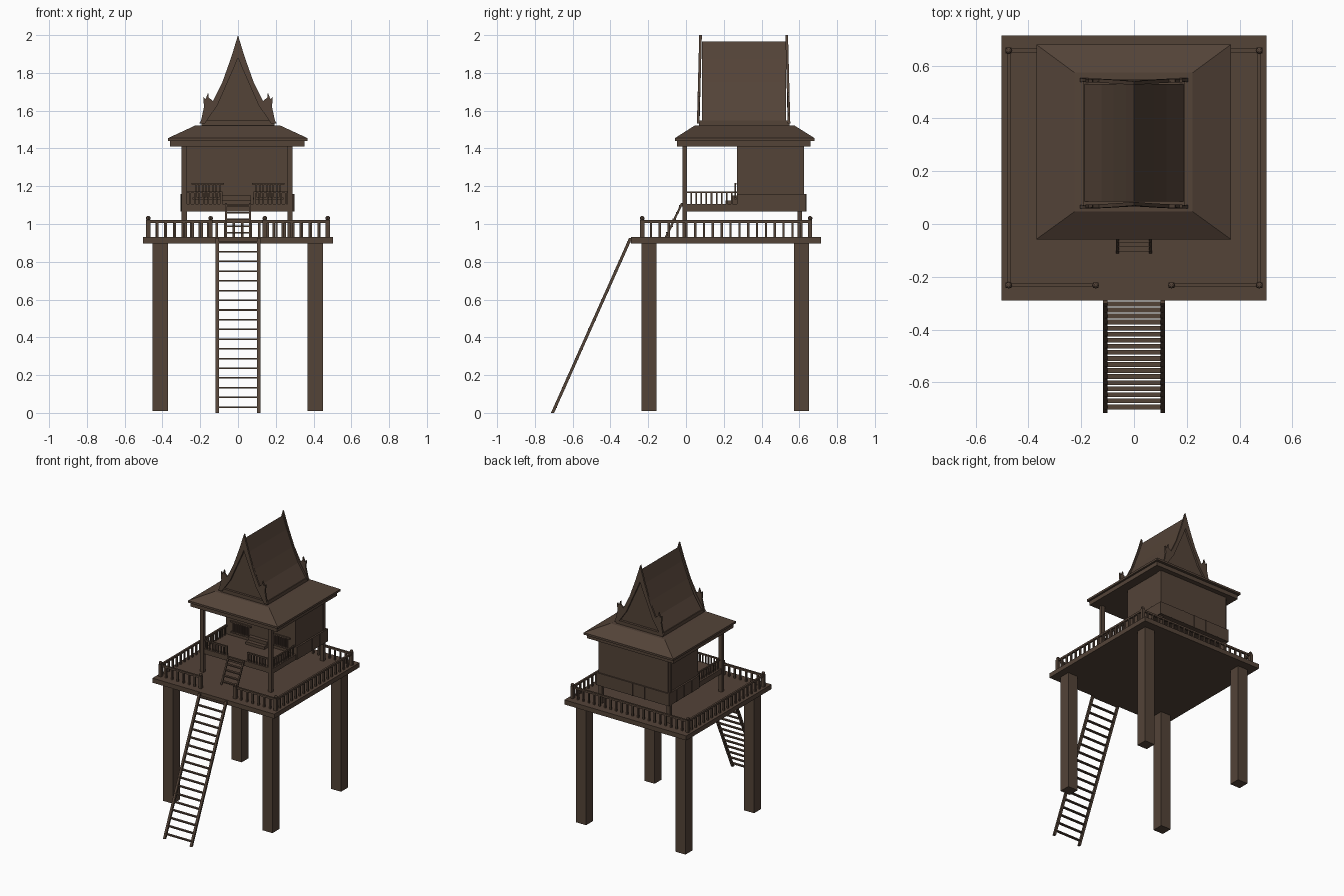
import bpy, bmesh, math
from mathutils import Vector

if "Cube" in bpy.data.objects:
    bpy.data.objects.remove(bpy.data.objects["Cube"])

wood = bpy.data.materials.new("dark brown wood")
wood.diffuse_color = (0.087, 0.056, 0.039, 1)
wood.use_nodes = True
wood.node_tree.nodes["Principled BSDF"].inputs["Base Color"].default_value = wood.diffuse_color


def finish(name, bm):
    bmesh.ops.recalc_face_normals(bm, faces=bm.faces)
    me = bpy.data.meshes.new(name)
    bm.to_mesh(me)
    bm.free()
    me.materials.append(wood)
    ob = bpy.data.objects.new(name, me)
    bpy.context.collection.objects.link(ob)
    return ob


def loft(bm, a, b):
    """Closed solid between two matching outlines."""
    va, vb = [bm.verts.new(p) for p in a], [bm.verts.new(p) for p in b]
    bm.faces.new(va)
    bm.faces.new(vb[::-1])
    n = len(va)
    for i in range(n):
        j = (i + 1) % n
        bm.faces.new((va[i], vb[i], vb[j], va[j]))


def rect(x0, x1, y0, y1, z):
    return [(x0, y0, z), (x1, y0, z), (x1, y1, z), (x0, y1, z)]


def boxes(name, items):
    bm = bmesh.new()
    for x0, x1, y0, y1, z0, z1 in items:
        loft(bm, rect(x0, x1, y0, y1, z0), rect(x0, x1, y0, y1, z1))
    return finish(name, bm)


def rail_run(p, q, z0, z1, n, t=0.006, rail=0.014):
    """Top rail, bottom rail and balusters from p to q (axis aligned)."""
    p, q = Vector(p), Vector(q)
    lo = (min(p.x, q.x), min(p.y, q.y))
    hi = (max(p.x, q.x), max(p.y, q.y))
    h = rail / 2
    out = [(lo[0] - h, hi[0] + h, lo[1] - h, hi[1] + h, z1 - rail, z1)]
    for i in range(1, n + 1):
        c = p.lerp(q, i / (n + 1))
        out.append((c.x - t, c.x + t, c.y - t, c.y + t, z0, z1 - rail))
    return out


def ladder(name, w, foot, top, rungs, rail_w, t, tread):
    """Two sloping side rails with flat treads."""
    bm = bmesh.new()
    (y0, z0), (y1, z1) = foot, top
    for s in (-1, 1):
        xa, xb = s * w, s * (w - rail_w)
        loft(bm, [(xa, y0, z0), (xb, y0, z0), (xb, y0 + t, z0), (xa, y0 + t, z0)],
             [(xa, y1 - t, z1), (xb, y1 - t, z1), (xb, y1, z1), (xa, y1, z1)])
    for i in range(rungs):
        f = (i + 0.6) / rungs
        y, z = y0 + (y1 - y0 - t) * f + t / 2, z0 + (z1 - z0) * f
        r = w - rail_w / 2
        loft(bm, rect(-r, r, y - tread / 2, y + tread / 2, z - 0.004),
             rect(-r, r, y - tread / 2, y + tread / 2, z + 0.004))
    return finish(name, bm)


# Stilts and deck
boxes("stilt_legs", [(x, x + 0.082, y, y + 0.081, 0.01, 0.9)
                     for x in (-0.452, 0.367) for y in (-0.236, 0.571)])
boxes("deck", [(-0.502, 0.502, -0.29, 0.714, 0.897, 0.931)])

# Ladders
ladder("main_ladder", 0.118, (-0.715, 0.0), (-0.285, 0.925), 18, 0.017, 0.017, 0.018)
ladder("porch_ladder", 0.068, (-0.112, 0.931), (-0.015, 1.11), 5, 0.011, 0.012, 0.018)

# Deck railing
X, YF, YB = 0.475, -0.232, 0.657
runs = rail_run((-X, YF), (-0.145, YF), 0.93, 1.02, 6)
runs += rail_run((0.142, YF), (X, YF), 0.93, 1.02, 6)
runs += rail_run((-X, YB), (X, YB), 0.93, 1.02, 20)
for x in (-X, X):
    runs += rail_run((x, YF), (x, YB), 0.93, 1.02, 18)
boxes("deck_railing", runs)
posts = [(-X, YF), (-0.145, YF), (0.142, YF), (X, YF), (-X, YB), (X, YB)]
boxes("railing_posts", [(x - 0.011, x + 0.011, y - 0.011, y + 0.011, 0.93, 1.022)
                        for x, y in posts])
bm = bmesh.new()
for x, y in posts:
    g = bmesh.ops.create_uvsphere(bm, u_segments=8, v_segments=6, radius=0.0125)
    bmesh.ops.translate(bm, verts=g["verts"], vec=(x, y, 1.03))
finish("post_caps", bm)

# House body
boxes("house_floor", [(-0.295, 0.29, -0.012, 0.625, 1.067, 1.105)])
boxes("room", [(-0.288, 0.285, 0.27, 0.625, 1.1, 1.415)])
boxes("house_posts", [(x - 0.014, x + 0.014, y - 0.012, y + 0.012, 0.93, 1.415)
                      for x in (-0.285, 0.275) for y in (-0.007, 0.603)])
skirt = [(-0.302, 0.297, 0.62, 0.634, 1.067, 1.16)]
for x in (-0.302, 0.285):
    skirt.append((x, x + 0.012, 0.27, 0.634, 1.067, 1.16))
boxes("wall_skirt", skirt)
battens = [(-0.302 + i * 0.1 - 0.004, -0.302 + i * 0.1 + 0.004, 0.63, 0.637, 1.067, 1.16)
           for i in range(1, 6)]
for x in (-0.305, 0.293):
    battens += [(x, x + 0.007, 0.36 + i * 0.09 - 0.004, 0.36 + i * 0.09 + 0.004, 1.067, 1.16)
                for i in range(3)]
boxes("skirt_battens", battens)

# Porch railing, windows and door step
runs = []
for s in (-1, 1):
    runs += rail_run((s * 0.275, -0.005), (s * 0.088, -0.005), 1.1, 1.173, 7, 0.004, 0.01)
    runs += rail_run((s * 0.28, 0.0), (s * 0.28, 0.27), 1.1, 1.173, 9, 0.004, 0.01)
    runs.append((s * 0.088 - 0.006, s * 0.088 + 0.006, -0.011, 0.001, 1.1, 1.173))
boxes("porch_railing", runs)
win = []
for s in (-1, 1):
    win += rail_run((s * 0.24, 0.262), (s * 0.08, 0.262), 1.13, 1.218, 8, 0.004, 0.01)
    win.append((min(s * 0.24, s * 0.08), max(s * 0.24, s * 0.08), 0.257, 0.267, 1.13, 1.14))
boxes("window_bars", win)
boxes("door_step", [(-0.085, 0.07, 0.21, 0.27, 1.1, 1.125),
                    (-0.085, 0.07, 0.24, 0.27, 1.125, 1.15)])

# Lower hipped roof
boxes("eave_frame", [(-0.36, 0.353, -0.047, 0.66, 1.41, 1.445)])
bm = bmesh.new()
loft(bm, rect(-0.37, 0.367, -0.058, 0.68, 1.44), rect(-0.37, 0.367, -0.058, 0.68, 1.455))
loft(bm, rect(-0.37, 0.367, -0.058, 0.68, 1.455), rect(-0.225, 0.222, 0.047, 0.573, 1.522))
finish("hip_roof", bm)
boxes("roof_base", [(-0.192, 0.192, 0.068, 0.548, 1.515, 1.548)])

# Steep concave upper roof
half = [(0.031, 1.87), (0.077, 1.75), (0.124, 1.645), (0.192, 1.54)]
outline = [(0, 1.966)] + half + [(-x, z) for x, z in reversed(half)]
bm = bmesh.new()
loft(bm, [(x, 0.085, z) for x, z in outline], [(x, 0.53, z) for x, z in outline])
finish("upper_roof", bm)

# Gable boards at both ends, leaning slightly outward at the base
outer = [(0.012, 1.96), (0.035, 1.885), (0.083, 1.75), (0.135, 1.645), (0.205, 1.533)]
inner = [(0.175, 1.533), (0.108, 1.63), (0.06, 1.74), (0.022, 1.825)]
left = [(-x, z) for x, z in reversed(outer)]
frame = [(0, 2.0)] + outer + inner + [(0, 1.88)] + [(-x, z) for x, z in reversed(inner)] + left
for label, y, s in (("front", 0.07, -1), ("back", 0.54, 1)):
    bm = bmesh.new()
    loft(bm, [(x, y, z) for x, z in frame], [(x, y - s * 0.014, z) for x, z in frame])
    # Upturned hooks near the eaves
    for m in (-1, 1):
        hook = [(0.12, 1.64), (0.155, 1.67), (0.158, 1.695), (0.172, 1.66),
                (0.184, 1.675), (0.18, 1.62), (0.195, 1.55), (0.17, 1.55)]
        loft(bm, [(m * x, y, z) for x, z in hook], [(m * x, y - s * 0.012, z) for x, z in hook])
    for v in bm.verts:
        v.co.y += s * 0.012 * (2 - v.co.z) / 0.46
    finish(label + "_gable_board", bm)
